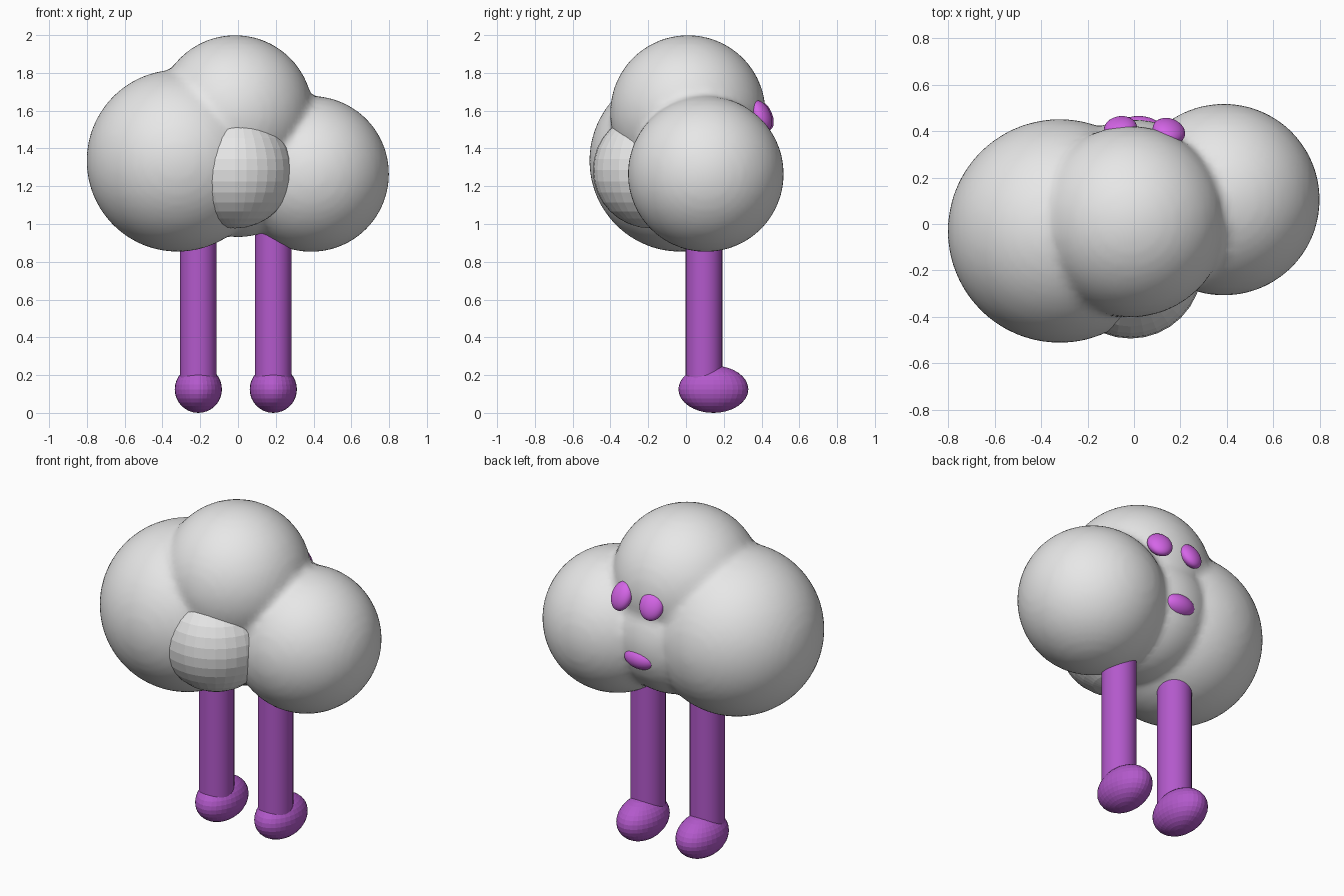
import bpy
from math import radians

cube = bpy.data.objects.get("Cube")
if cube:
    bpy.data.objects.remove(cube, do_unlink=True)


def material(name, rgb):
    mat = bpy.data.materials.new(name)
    mat.use_nodes = True
    mat.diffuse_color = (*rgb, 1)
    mat.node_tree.nodes["Principled BSDF"].inputs["Base Color"].default_value = (*rgb, 1)
    return mat


grey = material("cloud grey", (0.8, 0.8, 0.8))
purple = material("limb purple", (0.45, 0.10, 0.60))
bright = material("face purple", (0.66, 0.13, 0.80))


def ball(name, mat, centre, radii, tilt=(0, 0, 0), segments=32, smooth=False):
    bpy.ops.mesh.primitive_uv_sphere_add(
        segments=segments, ring_count=segments // 2, radius=1, location=centre,
        rotation=[radians(a) for a in tilt])
    obj = bpy.context.object
    obj.name = name
    obj.scale = radii
    bpy.ops.object.transform_apply(location=True, rotation=True, scale=True)
    obj.data.materials.append(mat)
    if smooth:
        bpy.ops.object.shade_smooth()
    return obj


# Cloud body: four puffs fused into one soft skin
puffs = [
    ((-0.32, -0.03, 1.335), 0.482),
    ((-0.015, 0.01, 1.588), 0.412),
    ((0.387, 0.105, 1.265), 0.413),
    ((0.0, 0.07, 1.31), 0.38),
]
parts = [ball("cloud_body", grey, c, (r, r, r), segments=64) for c, r in puffs]
for part in parts:
    part.select_set(True)
body = parts[0]
bpy.context.view_layer.objects.active = body
bpy.ops.object.join()
body.name = "cloud_body"
remesh = body.modifiers.new("fuse", 'REMESH')
remesh.mode = 'VOXEL'
remesh.voxel_size = 0.025
remesh.use_smooth_shade = True
soften = body.modifiers.new("soften", 'SMOOTH')
soften.factor = 0.5
soften.iterations = 3

# Separate puff on the front
ball("front_puff", grey, (-0.015, -0.185, 1.285), (0.308, 0.308, 0.308))

# Legs and feet
for side, x in (("right", -0.21), ("left", 0.187)):
    bpy.ops.mesh.primitive_cylinder_add(
        vertices=32, radius=0.097, depth=1.0, location=(x, 0.095, 0.63))
    leg = bpy.context.object
    leg.name = side + "_leg"
    leg.data.materials.append(purple)
    bpy.ops.object.shade_smooth_by_angle(angle=radians(30))
    ball(side + "_foot", purple, (x, 0.145, 0.125), (0.125, 0.185, 0.125))

# Face on the back of the cloud
ball("right_eye", bright, (-0.058, 0.41, 1.575), (0.072, 0.045, 0.085), (25, 0, 8), smooth=True)
ball("left_eye", bright, (0.15, 0.40, 1.575), (0.072, 0.045, 0.085), (25, 0, -20), smooth=True)
ball("mouth", bright, (0.02, 0.40, 1.235), (0.105, 0.065, 0.065), (-20, 0, 0), smooth=True)
